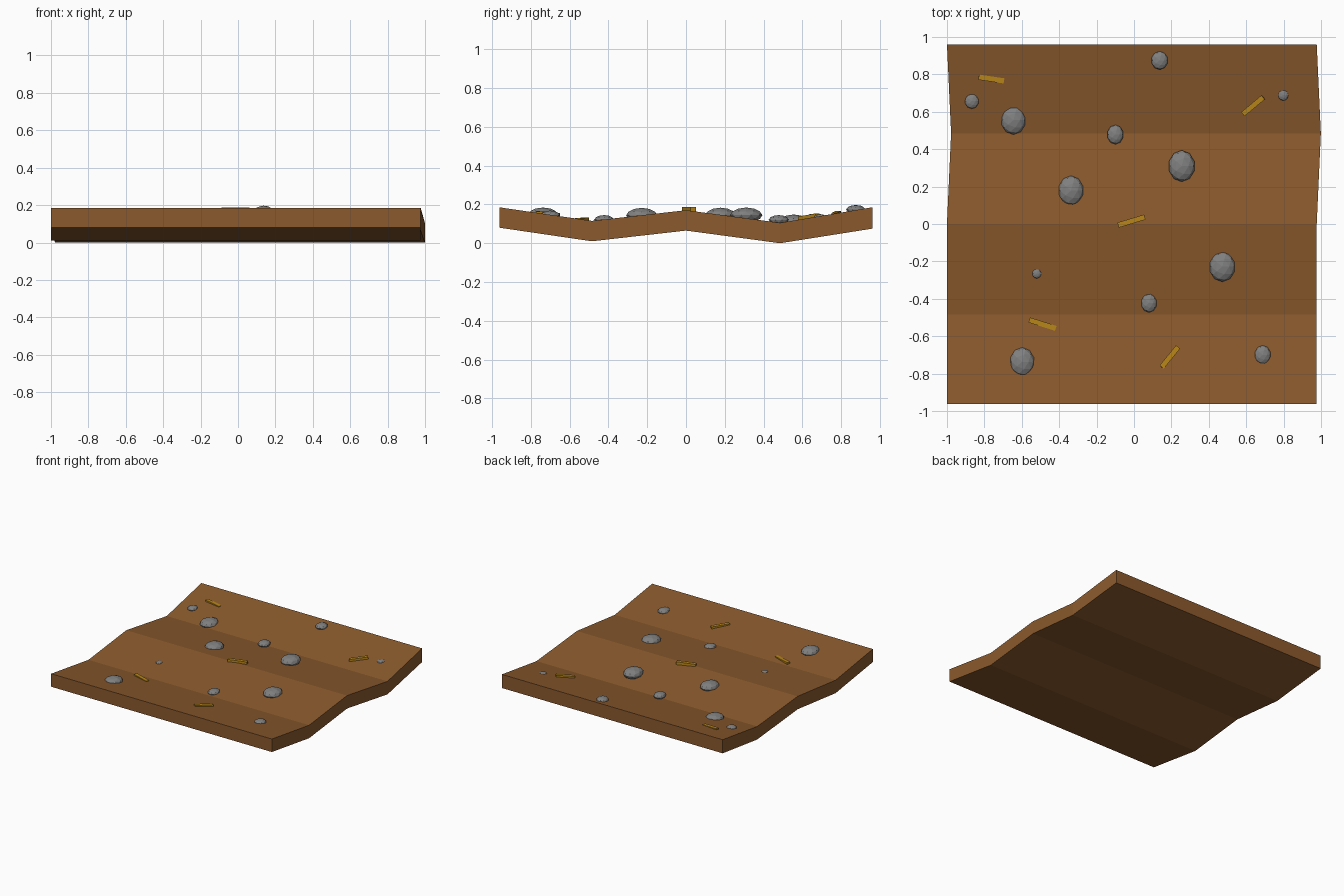
import bpy, bmesh
from mathutils import Vector, Matrix

if "Cube" in bpy.data.objects:
    bpy.data.objects.remove(bpy.data.objects["Cube"])


def material(name, rgb):
    m = bpy.data.materials.new(name)
    m.diffuse_color = (*rgb, 1)
    m.use_nodes = True
    m.node_tree.nodes["Principled BSDF"].inputs["Base Color"].default_value = m.diffuse_color
    return m


soil = material("soil", (0.258, 0.102, 0.026))
grey = material("stone_grey", (0.216, 0.216, 0.216))
gold = material("straw_gold", (0.479, 0.238, 0.01))


def add_object(name, bm, mat):
    bmesh.ops.recalc_face_normals(bm, faces=bm.faces)
    mesh = bpy.data.meshes.new(name)
    bm.to_mesh(mesh)
    bm.free()
    mesh.materials.append(mat)
    ob = bpy.data.objects.new(name, mesh)
    bpy.context.collection.objects.link(ob)
    return ob


# Furrowed ground slab: rows of (y, top z, bottom z, sideways shift)
rows = [(-0.962, 0.185, 0.08, 0), (-0.485, 0.115, 0.01, 0), (0, 0.17, 0.065, 0),
        (0.485, 0.105, 0.0, 0.022), (0.96, 0.185, 0.075, 0)]
bm = bmesh.new()
rings = []
for y, top, bottom, dx in rows:
    rings.append([bm.verts.new(c) for c in ((-1 + dx, y, bottom), (0.977 + dx, y, bottom),
                                           (0.977 + dx, y, top), (-1 + dx, y, top))])
for a, b in zip(rings, rings[1:]):
    for i in range(4):
        j = (i + 1) % 4
        bm.faces.new((a[i], a[j], b[j], b[i]))
bm.faces.new(rings[0])
bm.faces.new(rings[-1])
add_object("furrowed_ground", bm, soil)

# Flattened faceted stones: x, y, top z, x radius, y radius
stones = [(0.137, 0.875, 0.197, 0.045, 0.05), (-0.645, 0.555, 0.148, 0.067, 0.077),
          (0.255, 0.31, 0.184, 0.071, 0.084), (-0.337, 0.178, 0.183, 0.068, 0.08),
          (0.472, -0.228, 0.182, 0.07, 0.081), (-0.598, -0.737, 0.184, 0.066, 0.077),
          (-0.1, 0.478, 0.145, 0.044, 0.052), (0.08, -0.422, 0.145, 0.043, 0.051),
          (0.688, -0.7, 0.168, 0.044, 0.051), (-0.867, 0.657, 0.152, 0.038, 0.041),
          (0.798, 0.69, 0.15, 0.029, 0.031), (-0.52, -0.265, 0.15, 0.025, 0.026)]
for n, (x, y, top, rx, ry) in enumerate(stones):
    rz = ry * 0.47
    bm = bmesh.new()
    bmesh.ops.create_icosphere(bm, subdivisions=2, radius=1, matrix=Matrix.Translation(
        (x, y, top - rz)) @ Matrix.Diagonal((rx, ry, rz, 1)))
    add_object(f"stone_{n + 1}", bm, grey)

# Straw pieces: thin boxes between two top end points, half sunk in the soil
straws = [((-0.83, 0.785, 0.166), (-0.695, 0.765, 0.156)),
          ((0.582, 0.587, 0.137), (0.69, 0.677, 0.153)),
          ((-0.085, -0.006, 0.187), (0.058, 0.037, 0.187)),
          ((-0.56, -0.513, 0.132), (-0.418, -0.558, 0.13)),
          ((0.148, -0.765, 0.165), (0.236, -0.657, 0.155))]
for n, (a, b) in enumerate(straws):
    a, b = Vector(a), Vector(b)
    d = b - a
    side = Vector((-d.y, d.x, 0)).normalized()
    up = d.cross(side).normalized()
    rot = Matrix((d.normalized(), side, up)).transposed().to_4x4()
    bm = bmesh.new()
    bmesh.ops.create_cube(bm, size=1, matrix=Matrix.Translation((a + b) / 2 - up * 0.012)
                          @ rot @ Matrix.Diagonal((d.length, 0.028, 0.024, 1)))
    add_object(f"straw_{n + 1}", bm, gold)
